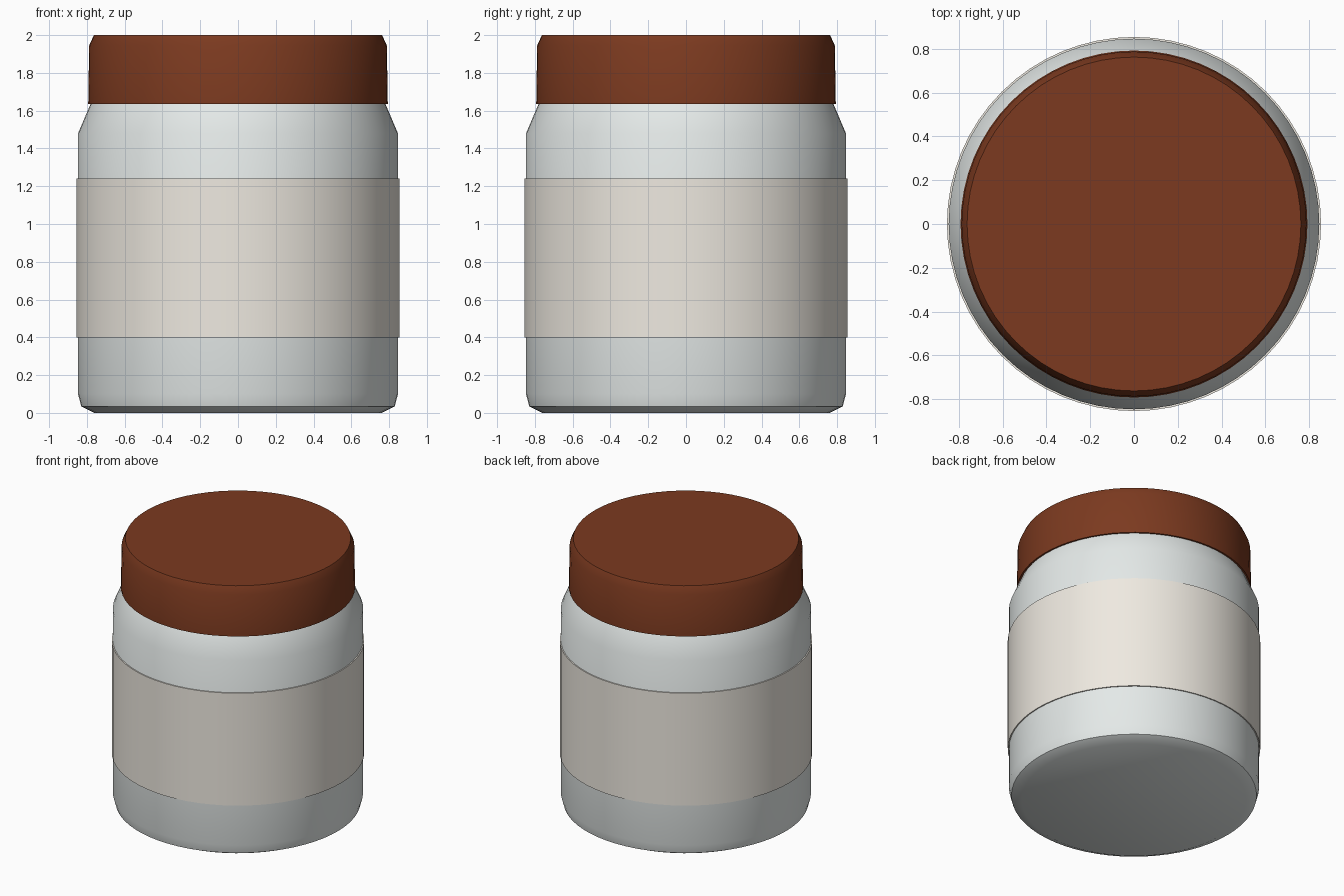
import bpy, bmesh, math

if "Cube" in bpy.data.objects:
    bpy.data.objects.remove(bpy.data.objects["Cube"])

SIDES = 64


def lathe(name, profile, color, caps=True):
    """Revolve (radius, z) points, listed bottom to top, around the z axis."""
    bm = bmesh.new()
    rings = []
    for r, z in profile:
        rings.append([bm.verts.new((r * math.cos(2 * math.pi * i / SIDES),
                                    r * math.sin(2 * math.pi * i / SIDES), z))
                      for i in range(SIDES)])
    for low, high in zip(rings, rings[1:]):
        for i in range(SIDES):
            j = (i + 1) % SIDES
            bm.faces.new((low[i], low[j], high[j], high[i]))
    if caps:
        bm.faces.new(rings[0][::-1])
        bm.faces.new(rings[-1])
    bm.normal_update()
    mesh = bpy.data.meshes.new(name)
    bm.to_mesh(mesh)
    bm.free()
    obj = bpy.data.objects.new(name, mesh)
    bpy.context.collection.objects.link(obj)

    mat = bpy.data.materials.new(name + "_color")
    mat.diffuse_color = (*color, 1)
    mat.use_nodes = True
    mat.node_tree.nodes["Principled BSDF"].inputs["Base Color"].default_value = mat.diffuse_color
    mesh.materials.append(mat)

    bpy.ops.object.select_all(action='DESELECT')
    obj.select_set(True)
    bpy.context.view_layer.objects.active = obj
    bpy.ops.object.shade_smooth_by_angle(angle=math.radians(35))
    return obj


# Glass body with rounded foot, sloped shoulder and short neck
lathe("jar_body", [(0.76, 0.0), (0.83, 0.035), (0.847, 0.1), (0.847, 1.48),
                   (0.785, 1.625), (0.77, 1.66)], (0.78, 0.82, 0.81))

# Paper label wrapped around the middle, closed against the glass
lathe("label", [(0.845, 0.40), (0.855, 0.40), (0.855, 1.24), (0.845, 1.24)],
      (0.86, 0.82, 0.75), caps=False)

# Screw lid with chamfered top rim
lathe("lid", [(0.793, 1.635), (0.788, 1.945), (0.763, 2.0)], (0.20, 0.042, 0.014))
